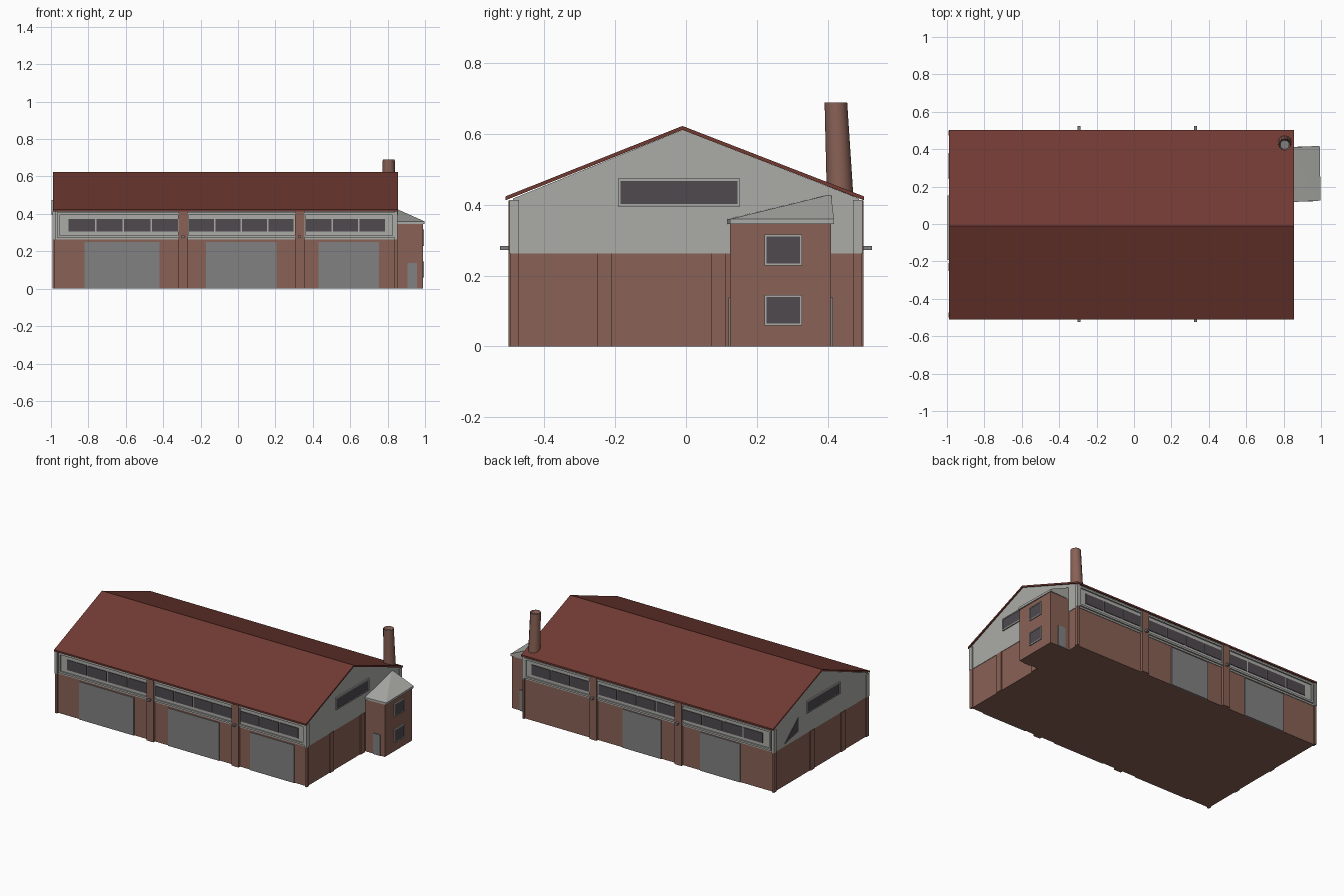
import bpy, bmesh, math
from mathutils import Matrix, Vector

if "Cube" in bpy.data.objects:
    bpy.data.objects.remove(bpy.data.objects["Cube"])

def mat(name, c):
    m = bpy.data.materials.new(name)
    m.diffuse_color = (*c, 1)
    m.use_nodes = True
    m.node_tree.nodes["Principled BSDF"].inputs["Base Color"].default_value = m.diffuse_color
    return m

BRICK = mat("brick", (0.25, 0.12, 0.092))
ROOF = mat("roof_red", (0.165, 0.042, 0.032))
PALE = mat("pale_cladding", (0.41, 0.41, 0.39))
DOOR = mat("door_grey", (0.22, 0.22, 0.225))
GLASS = mat("dark_glass", (0.078, 0.068, 0.078))

def finish(name, bm, m):
    bmesh.ops.recalc_face_normals(bm, faces=bm.faces)
    me = bpy.data.meshes.new(name)
    bm.to_mesh(me)
    bm.free()
    me.materials.append(m)
    ob = bpy.data.objects.new(name, me)
    bpy.context.collection.objects.link(ob)
    return ob

def boxes(name, m, items):
    """items: (x0, x1, y0, y1, z0, z1) joined in one object"""
    bm = bmesh.new()
    for x0, x1, y0, y1, z0, z1 in items:
        mx = Matrix.Translation(((x0+x1)/2, (y0+y1)/2, (z0+z1)/2)) @ \
            Matrix.Diagonal((abs(x1-x0), abs(y1-y0), abs(z1-z0), 1))
        bmesh.ops.create_cube(bm, size=1, matrix=mx)
    return finish(name, bm, m)

def prism(name, m, prof, x0, x1):
    """extrude a (y, z) outline along x"""
    bm = bmesh.new()
    f = bm.faces.new([bm.verts.new((x0, y, z)) for y, z in prof])
    r = bmesh.ops.extrude_face_region(bm, geom=[f])
    bmesh.ops.translate(bm, vec=(x1-x0, 0, 0),
                        verts=[v for v in r['geom'] if isinstance(v, bmesh.types.BMVert)])
    return finish(name, bm, m)

def frame(a0, a1, z0, z1, t):
    """four border bars as (a0, a1, z0, z1)"""
    return [(a0-t, a1+t, z1, z1+t), (a0-t, a1+t, z0-t, z0), (a0-t, a0, z0, z1), (a1, a1+t, z0, z1)]

XL, XR, YW, ZB = -0.985, 0.845, 0.485, 0.262

# Main hall: brick base, pale upper part with gables, red roof
boxes("brick_base", BRICK, [(XL, XR, -YW, YW, 0, ZB)])
prism("upper_walls", PALE, [(-YW-0.004, ZB), (YW+0.004, ZB), (YW+0.004, 0.418),
                            (-0.01, 0.612), (-YW-0.004, 0.418)], XL-0.003, XR+0.003)
prism("roof", ROOF, [(-0.51, 0.413), (-0.01, 0.612), (0.503, 0.413), (0.503, 0.424),
                     (-0.01, 0.623), (-0.51, 0.424)], -0.99, 0.855)

# Long sides: pilasters, lamps, window strips
groups = [(-0.91, -0.315, 4), (-0.265, 0.30, 4), (0.36, 0.79, 3)]
bays = [(-0.955, -0.32), (-0.265, 0.305), (0.36, 0.825)]
pil, lamps, panes, bars, posts_lo, posts_hi = [], [], [], [], [], []
for s in (-1, 1):
    for x in (-0.293, 0.33):
        pil.append((x-0.025, x+0.025, s*0.47, s*0.502, 0, 0.412))
        lamps.append((x-0.008, x+0.008, s*0.495, s*0.525, 0.272, 0.284))
    for x0, x1, n in groups:
        w = (x1-x0)/n
        for i in range(n):
            panes.append((x0+i*w+0.004, x0+(i+1)*w-0.004, s*0.486, s*0.493, 0.305, 0.372))
    for b0, b1 in bays:
        bars += [(a, b, s*0.486, s*0.498, c, d) for a, b, c, d in frame(b0, b1, 0.285, 0.395, 0.012)]
    for x in (XL, XR):
        posts_lo.append((x-0.007, x+0.007, s*0.472, s*0.496, 0, ZB))
        posts_hi.append((x-0.008, x+0.008, s*0.472, s*0.499, ZB, 0.414))
# End wall pilasters and gable windows
ends = []
for x, d in ((XL, -1), (XR, 1)):
    for y in (-0.23, 0.092):
        pil.append((x-0.006, x+0.006, y-0.021, y+0.021, 0, ZB))
    f = x+d*0.003
    panes.append((f, f+d*0.005, -0.185, 0.145, 0.402, 0.468))
    ends += [(f, f+d*0.008, a, b, c, e) for a, b, c, e in frame(-0.185, 0.145, 0.402, 0.468, 0.007)]
boxes("pilasters", BRICK, pil)
boxes("wall_lamps", DOOR, lamps)
boxes("window_panes", GLASS, panes)
boxes("side_frames", PALE, bars)
boxes("gable_frames", PALE, ends)
boxes("corner_posts_lower", BRICK, posts_lo)
boxes("corner_posts_upper", PALE, posts_hi)
# Slanted pane on the left gable
prism("left_gable_pane", GLASS, [(0.38, 0.28), (0.24, 0.31), (0.24, 0.40)], XL-0.007, XL)

# Roller doors, three in front and two behind
boxes("roller_doors", DOOR,
      [(a, b, -0.48, -0.491, 0, 0.25) for a, b in ((-0.82, -0.42), (-0.17, 0.205), (0.43, 0.755))] +
      [(a, b, 0.48, 0.491, 0, 0.255) for a, b in ((-0.74, -0.445), (-0.16, 0.12))])

# Annex with tilted roof, windows and doors
AY0, AY1, AX = 0.125, 0.41, 0.988
boxes("annex_walls", BRICK, [(XR-0.01, AX, AY0, AY1, 0, 0.348)])
bm = bmesh.new()
pts = [(0.84, 0.117, 0), (0.998, 0.125, 0), (0.993, 0.418, 0), (0.84, 0.41, 0.07)]
lo = [bm.verts.new((x, y, 0.346)) for x, y, h in pts]
hi = [bm.verts.new((x, y, 0.36 + h)) for x, y, h in pts]
bm.faces.new(lo)
for i in range(4):
    j = (i+1) % 4
    bm.faces.new((lo[i], lo[j], hi[j], hi[i]))
bm.faces.new((hi[0], hi[1], hi[3]))
bm.faces.new((hi[1], hi[2], hi[3]))
finish("annex_roof", bm, PALE)
wins = ((0.235, 0.31), (0.065, 0.14))
boxes("annex_panes", GLASS, [(AX, AX+0.004, 0.228, 0.322, a, b) for a, b in wins])
boxes("annex_frames", PALE, [(AX, AX+0.007, p, q, r, t) for a, b in wins
                             for p, q, r, t in frame(0.228, 0.322, a, b, 0.006)])
boxes("annex_doors", DOOR, [(0.905, 0.957, AY0, AY0-0.005, 0, 0.138),
                            (0.875, 0.93, AY1, AY1+0.005, 0, 0.138)])

# Chimney, slightly tapered and leaning, with a dark mouth
bm = bmesh.new()
bmesh.ops.create_cone(bm, cap_ends=True, segments=12, radius1=0.038, radius2=0.032, depth=0.29,
                      matrix=Matrix.Translation((0.806, 0.43, 0.545)))
for v in bm.verts:
    v.co.y -= (v.co.z - 0.545) * 0.045
top = max(bm.faces, key=lambda f: f.calc_center_median().z)
bmesh.ops.inset_region(bm, faces=[top], thickness=0.008)
bmesh.ops.translate(bm, verts=top.verts, vec=(0, 0, -0.02))
top.material_index = 1
ob = finish("chimney", bm, BRICK)
ob.data.materials.append(DOOR)
bpy.ops.object.select_all(action='DESELECT')
bpy.context.view_layer.objects.active = ob
ob.select_set(True)
bpy.ops.object.shade_smooth_by_angle(angle=math.radians(40))
